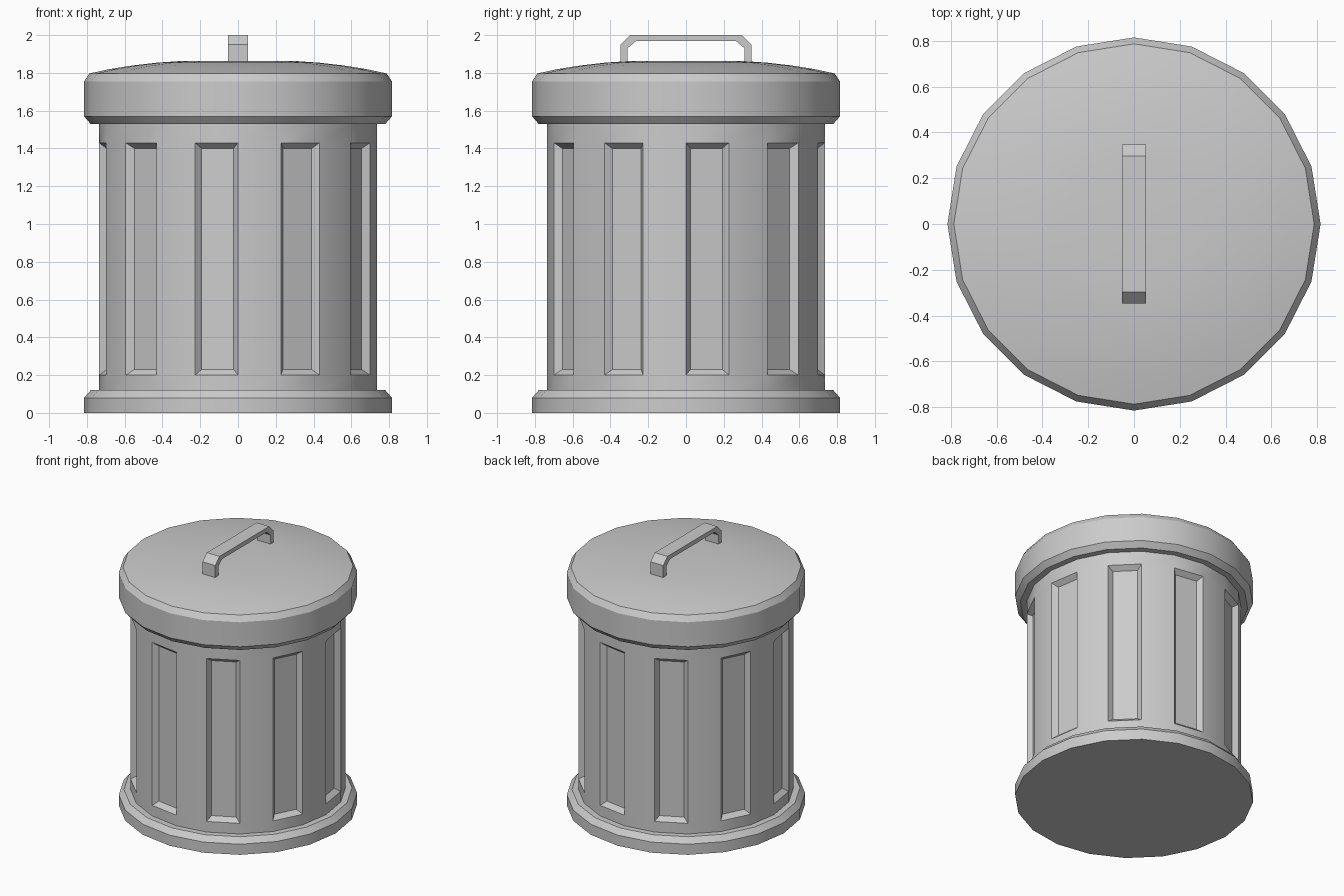
import bpy, bmesh, math

if "Cube" in bpy.data.objects:
    bpy.data.objects.remove(bpy.data.objects["Cube"])

SIDES = 20


def finish(name, bm, smooth=True):
    bmesh.ops.recalc_face_normals(bm, faces=bm.faces)
    mesh = bpy.data.meshes.new(name)
    bm.to_mesh(mesh)
    bm.free()
    ob = bpy.data.objects.new(name, mesh)
    bpy.context.collection.objects.link(ob)
    if smooth:
        bpy.ops.object.select_all(action='DESELECT')
        ob.select_set(True)
        bpy.context.view_layer.objects.active = ob
        bpy.ops.object.shade_smooth_by_angle(angle=math.radians(30))
    return ob


def lathe(profile, cap_start=False, cap_end=False):
    """Revolve (radius, z) points; returns the bmesh and its bands of faces."""
    bm = bmesh.new()
    rings = []
    for r, z in profile:
        rings.append([bm.verts.new((r * math.cos(i * math.tau / SIDES),
                                    r * math.sin(i * math.tau / SIDES), z))
                      for i in range(SIDES)])
    bands = []
    for a, b in zip(rings, rings[1:]):
        bands.append([bm.faces.new((a[i], a[(i + 1) % SIDES], b[(i + 1) % SIDES], b[i]))
                      for i in range(SIDES)])
    if cap_start:
        bm.faces.new(rings[0][::-1])
    if cap_end:
        bm.faces.new(rings[-1])
    return bm, bands


# Base rim with closed floor
bm, _ = lathe([(0.815, 0), (0.815, 0.08), (0.78, 0.12), (0.735, 0.12)], cap_start=True)
finish("base_rim", bm)

# Can body: every other side has a bevelled recess
bm, bands = lathe([(0.735, 0.12), (0.735, 0.20), (0.735, 1.43), (0.735, 1.53)])
bm.normal_update()
bmesh.ops.inset_individual(bm, faces=bands[1][::2], thickness=0.03, depth=-0.035,
                           use_even_offset=True)
finish("can_body", bm)

# Lid: overhanging chamfered rim and shallow dome
bm, _ = lathe([(0.735, 1.53), (0.78, 1.53), (0.815, 1.57), (0.815, 1.755), (0.787, 1.797),
               (0.68, 1.82), (0.56, 1.839), (0.43, 1.854), (0.30, 1.863)], cap_end=True)
finish("lid", bm)

# Handle: chamfered strap profile in the y-z plane, extruded along x
outer = [(0.347, 1.84), (0.347, 1.95), (0.297, 2.0)]
inner = [(0.31, 1.84), (0.31, 1.93), (0.265, 1.968)]
bm = bmesh.new()
half = 0.053
rows = []
for (oy, oz), (iy, iz) in (list(zip(outer, inner)) +
                           [((-o[0], o[1]), (-i[0], i[1])) for o, i in zip(outer[::-1], inner[::-1])]):
    rows.append([bm.verts.new(co) for co in ((-half, oy, oz), (half, oy, oz),
                                             (half, iy, iz), (-half, iy, iz))])
for a, b in zip(rows, rows[1:]):
    for i in range(4):
        j = (i + 1) % 4
        bm.faces.new((a[i], a[j], b[j], b[i]))
bm.faces.new(rows[0])
bm.faces.new(rows[-1])
finish("lid_handle", bm, smooth=False)
